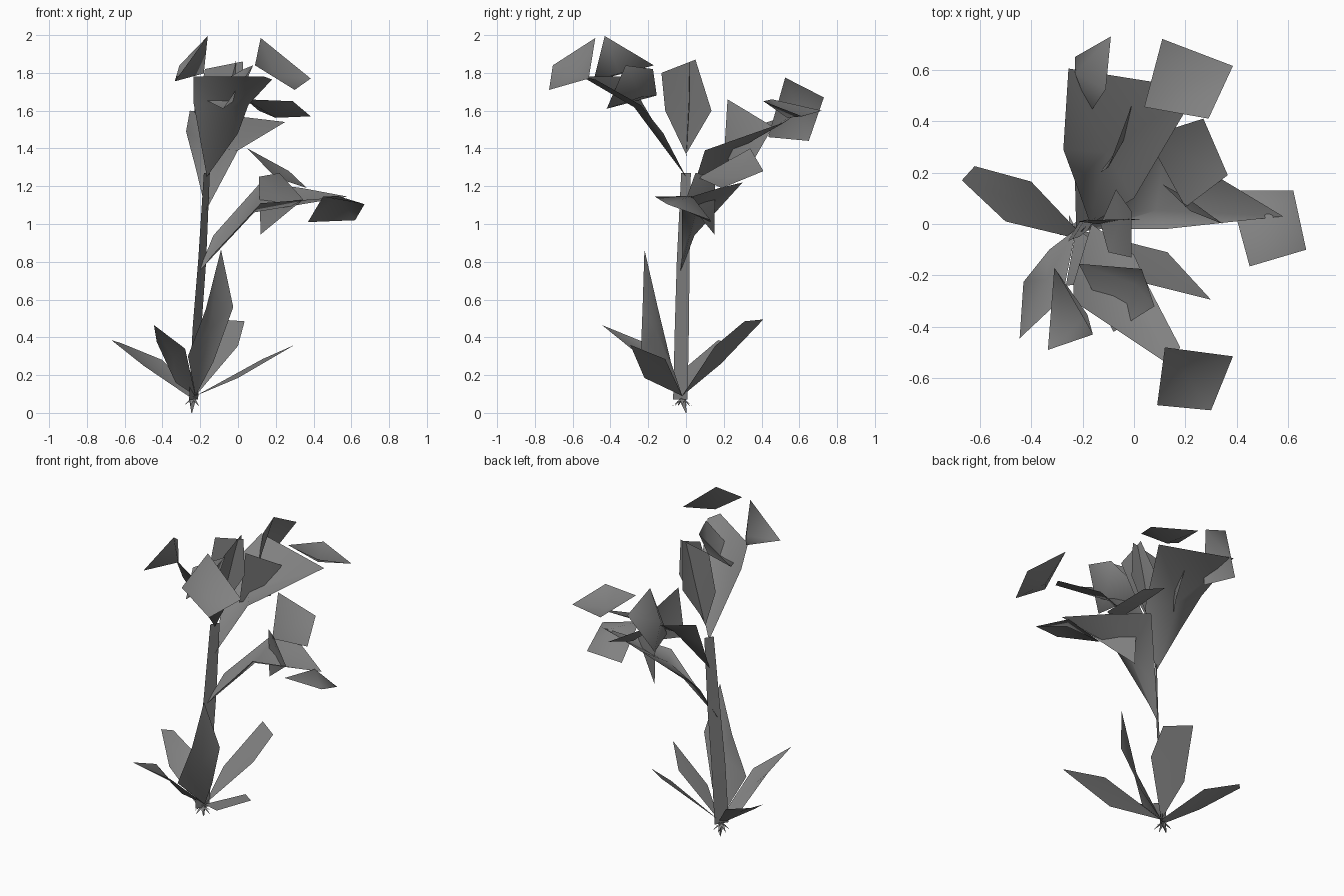
import bpy
import bmesh
import math
from mathutils import Vector

if "Cube" in bpy.data.objects:
    bpy.data.objects.remove(bpy.data.objects["Cube"], do_unlink=True)

# One plain grey for the whole plant
grey = bpy.data.materials.new("plain grey")
grey.use_nodes = True
colour = (0.22, 0.22, 0.22, 1)
grey.diffuse_color = colour
grey.node_tree.nodes["Principled BSDF"].inputs["Base Color"].default_value = colour


def finish(name, bm, smooth=True):
    """Turn a bmesh into a named object with the plant material."""
    mesh = bpy.data.meshes.new(name)
    bm.to_mesh(mesh)
    bm.free()
    mesh.materials.append(grey)
    for polygon in mesh.polygons:
        polygon.use_smooth = smooth
    obj = bpy.data.objects.new(name, mesh)
    bpy.context.scene.collection.objects.link(obj)
    return obj


def blade(name, *outline, cup=0.0):
    """Thin leaf or petal: a fan round a centre raised (or sunk) by cup."""
    bm = bmesh.new()
    rim = [bm.verts.new(point) for point in outline]
    centre = sum((v.co for v in rim), Vector()) / len(rim)
    normal = Vector()
    for a, b in zip(rim, rim[1:] + rim[:1]):
        normal += (a.co - centre).cross(b.co - centre)
    if normal.z < 0:
        rim.reverse()
        normal.negate()
    hub = bm.verts.new(centre + normal.normalized() * cup)
    for a, b in zip(rim, rim[1:] + rim[:1]):
        bm.faces.new((hub, a, b))
    return finish(name, bm)


def ribbon(name, path, direction, half_widths):
    """Flat strip along a path, spread sideways along one direction."""
    bm = bmesh.new()
    spread = Vector(direction).normalized()
    pairs = []
    for point, half in zip(path, half_widths):
        middle = Vector(point)
        pairs.append([bm.verts.new(middle + spread * s) for s in (-half, half)])
    for low, high in zip(pairs, pairs[1:]):
        bm.faces.new((low[0], low[1], high[1], high[0]))
    return finish(name, bm)


# Main stem
ribbon("main_stem",
       [(-.235, -.03, .07), (-.217, -.022, .45), (-.19, -.015, .8), (-.165, 0, 1.27)],
       (.53, .85, 0), [.045, .044, .04, .03])

# Root spikes fanned around the foot of the stem
foot = Vector((-.24, -.02, .08))
bm = bmesh.new()
spikes = 7
for i in range(spikes):
    angle = math.tau * i / spikes
    out = Vector((math.cos(angle), math.sin(angle), 0))
    side = Vector((-out.y, out.x, 0)) * .014
    tip = foot + out * .055 - Vector((0, 0, .045))
    bm.faces.new([bm.verts.new(p) for p in (foot + side, foot - side, tip)])
finish("root_spikes", bm, smooth=False)
for name, direction in (("tap_root_wide", (1, 0, 0)), ("tap_root_deep", (0, 1, 0))):
    ribbon(name, [(-.245, 0, 0), foot], direction, [.002, .02])

# Leaves at the ground
crown = (-.225, -.02, .09)
blade("ground_leaf_right", crown, (-.25, -.05, .08), (-.5, .01, .25),
      (-.67, .17, .385), (-.62, .225, .37), (-.4, .165, .28))
blade("ground_leaf_front_right", crown, (-.33, -.1, .16), (-.43, -.225, .375),
      (-.445, -.445, .465), (-.28, -.29, .34))
blade("ground_leaf_front", crown, (-.265, -.24, .3), (-.17, -.23, .55),
      (-.09, -.22, .865), (-.025, -.15, .56), (-.13, -.08, .27))
blade("ground_leaf_front_left", crown, (0, -.22, .185), (.3, -.295, .36),
      (.13, -.11, .285))
blade("ground_leaf_back", crown, (0, .155, .355), (.035, .31, .485),
      (-.11, .41, .495), (-.23, .185, .26))

# Side branch that widens into the lower flower
blade("lower_branch", (-.21, -.03, .745), (-.13, .045, .94), (.12, .3, 1.22),
      (.34, .175, 1.19), (.58, .03, 1.145), (.12, -.02, 1.11), (-.13, -.02, .84),
      cup=.04)
blade("lower_petal_back", (.05, .34, 1.4), (.27, .41, 1.28),
      (.365, .19, 1.19), (.2, .065, 1.245), cup=-.04)
blade("lower_petal_hanging", (.12, .15, .945), (.345, 0, 1.13),
      (.22, .05, 1.27), (.11, .155, 1.25), cup=.015)
blade("lower_petal_left", (.45, -.165, 1.145), (.67, -.1, 1.105),
      (.62, .13, 1.02), (.37, .13, 1.01), cup=.085)

# Flared branch leaning back, with its petals
blade("back_branch", (-.17, 0, 1.07), (-.225, .155, 1.3), (-.275, .29, 1.49),
      (-.255, .605, 1.6), (.25, .525, 1.54), (0, .1, 1.39))
blade("back_petal_left", (.11, .72, 1.6), (.385, .615, 1.57),
      (.29, .41, 1.65), (.04, .455, 1.66), cup=-.06)
blade("back_petal_right", (-.09, .73, 1.67), (-.11, .525, 1.775),
      (-.17, .435, 1.46), (-.23, .65, 1.44), cup=.085)
blade("back_petal_inner", (-.1, .22, 1.66), (-.01, .46, 1.515),
      (-.02, .365, 1.35), (-.13, .2, 1.34), cup=.015)

# Flared branch leaning forward, with its petals
blade("front_branch", (-.165, 0, 1.25), (-.235, -.23, 1.64), (-.235, -.3, 1.78),
      (.14, -.55, 1.78), (.18, -.48, 1.765), (.055, -.24, 1.63), (0, -.12, 1.48))
blade("front_petal_left", (.12, -.48, 1.985), (.385, -.515, 1.77),
      (.3, -.725, 1.71), (.09, -.705, 1.84), cup=-.06)
blade("front_petal_right", (-.16, -.43, 1.995), (-.31, -.17, 1.84),
      (-.335, -.49, 1.755), cup=-.11)
blade("front_petal_inner", (-.215, -.155, 1.68), (.03, -.175, 1.82),
      (.08, -.32, 1.84), (-.08, -.42, 1.61), cup=-.09)

# Central bud made of two crossed blades
blade("bud_blade_side", (-.13, 0, 1.37), (-.07, .135, 1.6), (-.01, .05, 1.87),
      (-.01, -.13, 1.8), (-.1, -.11, 1.6))
blade("bud_blade_cross", (-.14, 0, 1.34), (-.22, .01, 1.58), (-.175, .015, 1.82),
      (.025, .02, 1.86), (.035, .02, 1.63))
